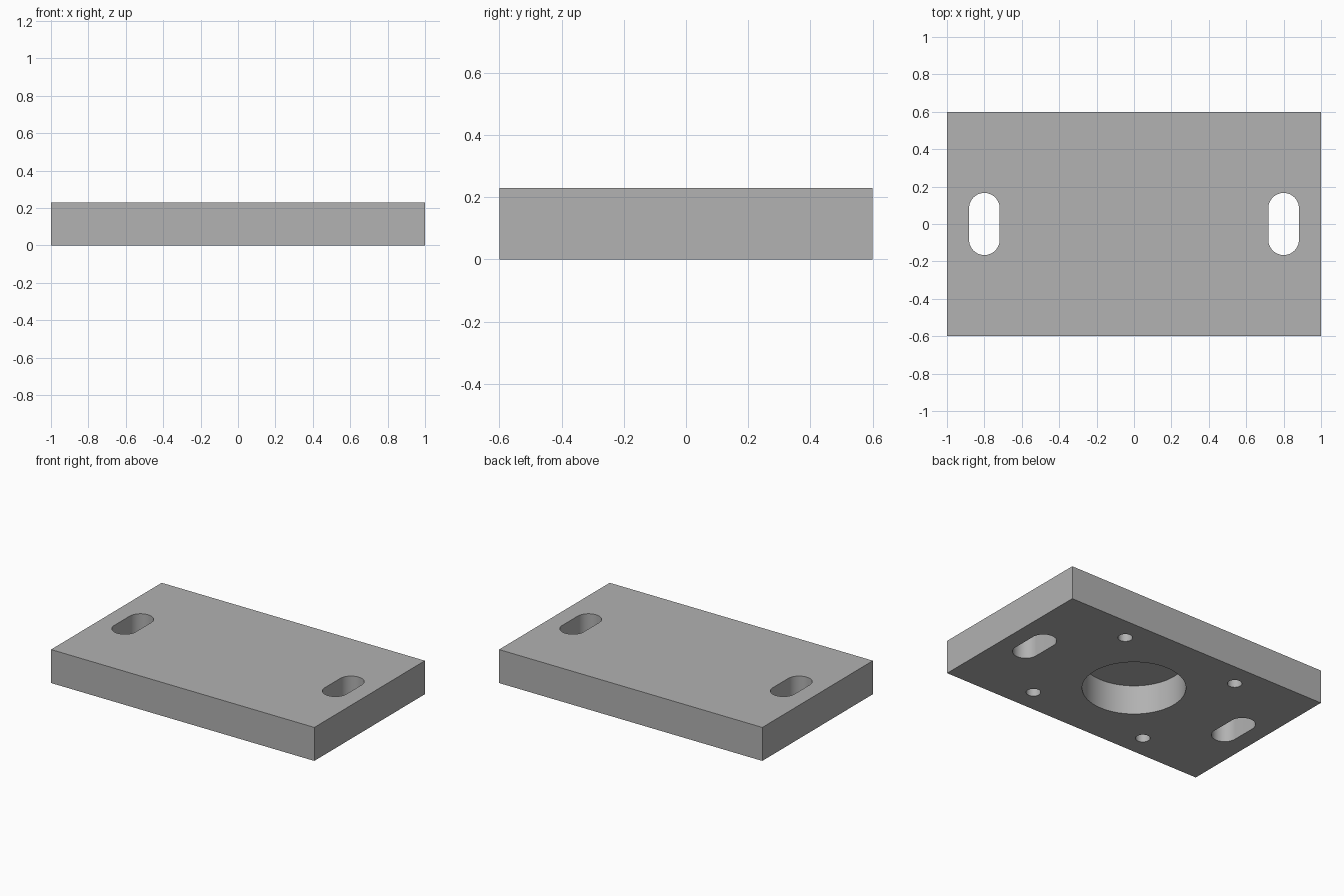
import bpy, math

cube = bpy.data.objects.get("Cube")
if cube:
    bpy.data.objects.remove(cube, do_unlink=True)

LENGTH, DEPTH, HEIGHT = 2.0, 1.2, 0.23
POCKET = 0.2            # depth of the blind holes in the underside
OVER = 0.1              # how far cutters stick out of the plate

grey = bpy.data.materials.new("plain grey")
grey.use_nodes = True
colour = (0.445, 0.445, 0.445, 1)
grey.diffuse_color = colour
grey.node_tree.nodes["Principled BSDF"].inputs["Base Color"].default_value = colour


def prism(name, outline, bottom, top):
    """Closed upright prism over a counter-clockwise outline."""
    n = len(outline)
    verts = [(x, y, z) for z in (bottom, top) for x, y in outline]
    faces = [tuple(reversed(range(n))), tuple(range(n, 2 * n))]
    faces += [(i, (i + 1) % n, n + (i + 1) % n, n + i) for i in range(n)]
    mesh = bpy.data.meshes.new(name)
    mesh.from_pydata(verts, [], faces)
    mesh.materials.append(grey)
    obj = bpy.data.objects.new(name, mesh)
    bpy.context.collection.objects.link(obj)
    return obj


def slot(x, y, radius, straight, steps=32):
    """Circle outline stretched along y by a straight section."""
    points = []
    for half, shift in ((0, straight / 2), (1, -straight / 2)):
        for i in range(steps + (1 if straight else 0)):
            a = math.pi * (half + i / steps)
            points.append((x + radius * math.cos(a), y + shift + radius * math.sin(a)))
    return points


# Rectangular plate
w, d = LENGTH / 2, DEPTH / 2
plate = prism("mounting_plate", [(-w, -d), (w, -d), (w, d), (-w, d)], 0, HEIGHT)

# Central bearing pocket, open below
cutters = [prism("bearing_pocket_cutter", slot(0, 0, 0.32, 0, 48), -OVER, POCKET)]

# Through slots at both ends and four blind screw holes
for sx in (-1, 1):
    cutters.append(prism("slot_cutter", slot(0.8 * sx, 0, 0.082, 0.168), -OVER, HEIGHT + OVER))
    for sy in (-1, 1):
        cutters.append(prism("screw_hole_cutter", slot(0.44 * sx, 0.44 * sy, 0.045, 0, 24),
                             -OVER, POCKET))

# Cut the holes, then discard the cutters
bpy.ops.object.select_all(action='DESELECT')
plate.select_set(True)
bpy.context.view_layer.objects.active = plate
for cutter in cutters:
    cutter.hide_render = True
    cut = plate.modifiers.new("cut", 'BOOLEAN')
    cut.operation = 'DIFFERENCE'
    cut.solver = 'EXACT'
    cut.object = cutter
    bpy.ops.object.modifier_apply(modifier=cut.name)
    bpy.data.objects.remove(cutter, do_unlink=True)

bpy.ops.object.shade_smooth_by_angle(angle=math.radians(30))
